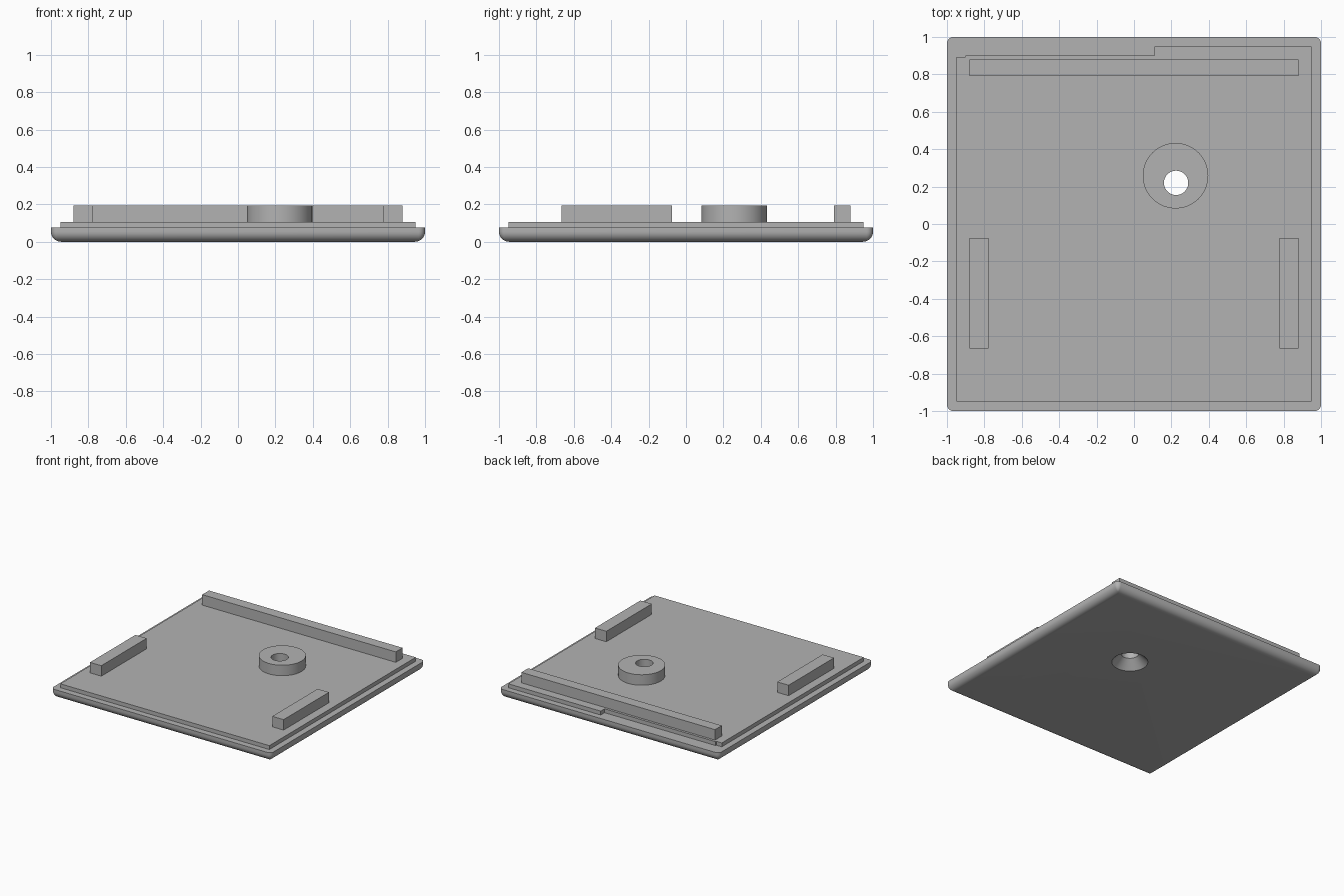
import bpy, bmesh, math

default = bpy.data.objects.get("Cube")
if default:
    bpy.data.objects.remove(default, do_unlink=True)

grey = bpy.data.materials.new("plain grey")
grey.use_nodes = True
GREY = (0.45, 0.45, 0.45, 1)
grey.diffuse_color = GREY
grey.node_tree.nodes["Principled BSDF"].inputs["Base Color"].default_value = GREY

PLATE_TOP, LIP_TOP, RIB_TOP = 0.075, 0.107, 0.193
HOLE = (0.225, 0.22)


def loft(name, rings):
    """Solid from a stack of closed rings with equal point counts."""
    bm = bmesh.new()
    loops = [[bm.verts.new(p) for p in ring] for ring in rings]
    n = len(loops[0])
    for low, high in zip(loops, loops[1:]):
        for i in range(n):
            j = (i + 1) % n
            bm.faces.new((low[i], low[j], high[j], high[i]))
    bm.faces.new(loops[0][::-1])
    bm.faces.new(loops[-1])
    mesh = bpy.data.meshes.new(name)
    bm.to_mesh(mesh)
    bm.free()
    mesh.materials.append(grey)
    obj = bpy.data.objects.new(name, mesh)
    bpy.context.collection.objects.link(obj)
    return obj


def prism(name, outline, z0, z1):
    return loft(name, [[(x, y, z) for x, y in outline] for z in (z0, z1)])


def box(name, x0, x1, y0, y1, z0, z1):
    return prism(name, [(x0, y0), (x1, y0), (x1, y1), (x0, y1)], z0, z1)


def circle(cx, cy, z, r, n=64):
    return [(cx + r * math.cos(math.tau * i / n),
             cy + r * math.sin(math.tau * i / n), z) for i in range(n)]


def rounded_square(half, r, z, steps=6):
    ring = []
    for k, (sx, sy) in enumerate([(1, 1), (-1, 1), (-1, -1), (1, -1)]):
        for i in range(steps + 1):
            a = math.pi / 2 * (k + i / steps)
            ring.append((sx * (half - r) + r * math.cos(a),
                         sy * (half - r) + r * math.sin(a), z))
    return ring


# Base plate with a rounded lower edge
FILLET, STEPS = 0.055, 8
rings = []
for i in range(STEPS + 1):
    a = math.pi / 2 * i / STEPS
    inset = FILLET * (1 - math.sin(a))
    rings.append(rounded_square(1 - inset, max(0.035 - inset, 0.003),
                                FILLET * (1 - math.cos(a))))
rings.append(rounded_square(1, 0.035, PLATE_TOP))
plate = loft("base_plate", rings)

# Raised inner lip, stepped back along part of the rear edge
lip = prism("inner_lip", [(-0.95, -0.95), (0.95, -0.95), (0.95, 0.95), (0.11, 0.95),
                          (0.11, 0.9), (-0.9, 0.9), (-0.9, 0.892), (-0.95, 0.892)],
            PLATE_TOP, LIP_TOP)

# Screw boss
boss = loft("screw_boss", [circle(0.222, 0.258, z, 0.175) for z in (LIP_TOP, RIB_TOP)])

# Locating ribs
box("rear_rib", -0.88, 0.88, 0.792, 0.88, LIP_TOP, RIB_TOP)
box("left_rib", 0.777, 0.88, -0.665, -0.075, LIP_TOP, RIB_TOP)
box("right_rib", -0.88, -0.777, -0.665, -0.075, LIP_TOP, RIB_TOP)

# Countersunk screw hole through plate, lip and boss
cutter = loft("hole_cutter", [circle(*HOLE, z, r) for z, r in
                              [(-0.02, 0.155), (0.07, 0.065), (0.3, 0.065)]])
cutter.hide_render = True
for obj in (plate, lip, boss):
    mod = obj.modifiers.new("screw hole", "BOOLEAN")
    mod.object = cutter
    mod.operation = "DIFFERENCE"
    mod.solver = "EXACT"
    bpy.context.view_layer.objects.active = obj
    bpy.ops.object.modifier_apply(modifier=mod.name)
bpy.data.objects.remove(cutter, do_unlink=True)

# Smooth the round surfaces, keep edges crisp
bpy.ops.object.select_all(action="DESELECT")
for obj in (plate, boss):
    obj.select_set(True)
bpy.context.view_layer.objects.active = plate
bpy.ops.object.shade_smooth_by_angle(angle=math.radians(30))
